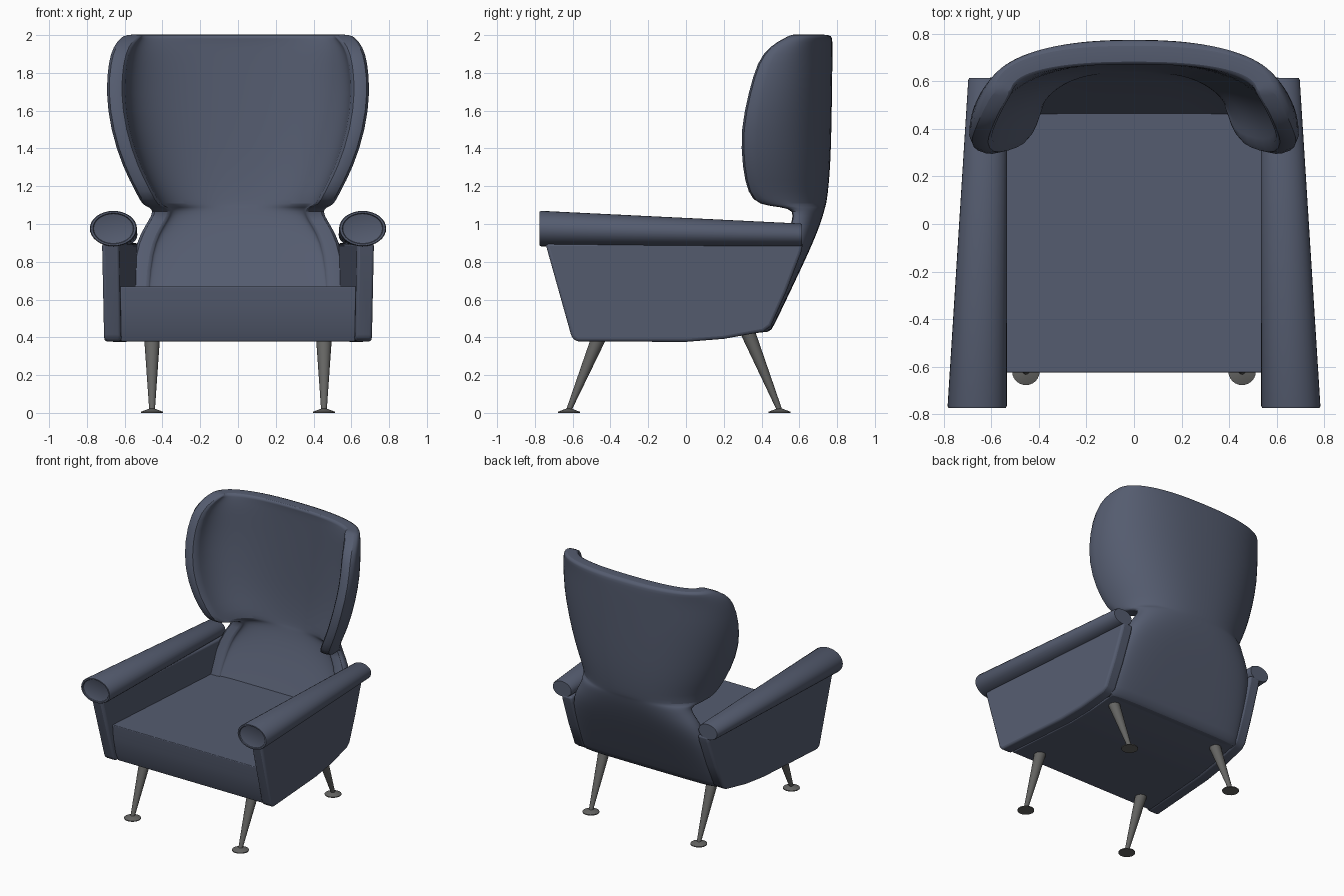
import bpy, bmesh, math
from mathutils import Vector

if "Cube" in bpy.data.objects:
    bpy.data.objects.remove(bpy.data.objects["Cube"])


def material(name, rgb):
    m = bpy.data.materials.new(name)
    m.diffuse_color = (*rgb, 1)
    m.use_nodes = True
    m.node_tree.nodes["Principled BSDF"].inputs["Base Color"].default_value = m.diffuse_color
    return m


FABRIC = material("blue_grey_fabric", (0.09, 0.107, 0.16))
METAL = material("grey_metal", (0.13, 0.13, 0.125))


def make(name, verts, faces, mat, mirror=False, bevel=0, subsurf=0, angle=35):
    mesh = bpy.data.meshes.new(name)
    mesh.from_pydata(verts, [], faces)
    bm = bmesh.new()
    bm.from_mesh(mesh)
    bmesh.ops.recalc_face_normals(bm, faces=bm.faces)
    bm.to_mesh(mesh)
    bm.free()
    mesh.materials.append(mat)
    ob = bpy.data.objects.new(name, mesh)
    bpy.context.collection.objects.link(ob)
    if mirror:
        mod = ob.modifiers.new("mirror", 'MIRROR')
        mod.use_mirror_merge = False
    if bevel:
        mod = ob.modifiers.new("bevel", 'BEVEL')
        mod.width, mod.segments, mod.limit_method = bevel, 3, 'ANGLE'
    if subsurf:
        mod = ob.modifiers.new("subsurf", 'SUBSURF')
        mod.levels = mod.render_levels = subsurf
    bpy.ops.object.select_all(action='DESELECT')
    ob.select_set(True)
    bpy.context.view_layer.objects.active = ob
    bpy.ops.object.shade_smooth_by_angle(angle=math.radians(angle))
    return ob


def loft(rings):
    """Vertices and faces of closed rings joined in order, ends left open."""
    n = len(rings[0])
    verts = [p for r in rings for p in r]
    faces = [(k * n + i, k * n + (i + 1) % n, (k + 1) * n + (i + 1) % n, (k + 1) * n + i)
             for k in range(len(rings) - 1) for i in range(n)]
    return verts, faces


def capped(rings):
    verts, faces = loft(rings)
    n = len(rings[0])
    return verts, faces + [tuple(range(n)), tuple(range(len(verts) - n, len(verts)))]


# Backrest with wings: curved plan sections (z, half width, back y, front y, squareness)
ROWS = [
    (0.425, 0.575, 0.445, 0.35, 6), (0.45, 0.58, 0.46, 0.36, 6),
    (0.67, 0.575, 0.565, 0.44, 5), (0.85, 0.555, 0.65, 0.51, 4),
    (0.95, 0.52, 0.692, 0.54, 3.2), (1.02, 0.475, 0.718, 0.56, 2.7),
    (1.07, 0.45, 0.732, 0.57, 2.5), (1.09, 0.475, 0.737, 0.51, 2.4),
    (1.10, 0.51, 0.742, 0.38, 2.4), (1.16, 0.54, 0.752, 0.325, 2.4),
    (1.30, 0.615, 0.765, 0.295, 2.4), (1.50, 0.68, 0.771, 0.285, 2.4),
    (1.70, 0.705, 0.774, 0.33, 2.4), (1.86, 0.69, 0.776, 0.375, 2.4),
    (1.94, 0.665, 0.776, 0.44, 2.4), (1.985, 0.625, 0.775, 0.52, 2.4),
    (2.004, 0.60, 0.765, 0.56, 2.4)]
STEPS, THICK = 24, 0.10


def plan_curve(z, w, yb, yf, n):
    pts = []
    for i in range(STEPS + 1):
        a = math.pi * (i / STEPS - 0.5)
        s, c = math.sin(a), max(math.cos(a), 0)
        pts.append((math.copysign(abs(s) ** (2 / n), s) * w, yf + (yb - yf) * c ** (2 / n), z))
    return pts


rings = []
for z, w, yb, yf, n in ROWS:
    inner_y = max(yb - THICK, yf)
    rings.append(plan_curve(z, w, yb, yf, n)
                 + plan_curve(z, w - THICK, inner_y, yf, n)[::-1])
verts, faces = loft(rings)
ring_n = 2 * (STEPS + 1)
for base in (0, len(verts) - ring_n):
    faces += [(base + i, base + i + 1, base + ring_n - 2 - i, base + ring_n - 1 - i)
              for i in range(STEPS)]
make("winged_backrest", verts, faces, FABRIC, subsurf=1, angle=50)


# Seat block, narrower towards the back
def side_x(y):
    return 0.62 - 0.075 * (y + 0.6)


SEAT = [(-0.625, 0.67), (-0.615, 0.56), (-0.59, 0.44), (-0.565, 0.378), (0, 0.378),
        (0.2, 0.395), (0.42, 0.43), (0.5, 0.67)]
make("seat", *capped([[(s * (side_x(y) + 0.002), y, z) for y, z in SEAT] for s in (-1, 1)]),
     FABRIC, bevel=0.006)

# Side panels under the arms
PANEL = [(-0.745, 0.90), (-0.605, 0.40), (-0.58, 0.378), (0, 0.376), (0.2, 0.392),
         (0.41, 0.43), (0.45, 0.46), (0.53, 0.64), (0.61, 0.85), (0.62, 0.90)]
make("arm_side_panel",
     *capped([[(side_x(y) + d, y, z) for y, z in PANEL] for d in (0.0, 0.09)]),
     FABRIC, mirror=True, bevel=0.02)


# Tapered oval arm rolls with a recessed front disc
def oval(y, scale):
    t = (y + 0.775) / 1.39
    cx, cz = 0.66 - 0.045 * t, 0.976 - 0.034 * t
    rx, rz = (0.125 - 0.043 * t) * scale, (0.094 - 0.034 * t) * scale
    return [(cx + rx * math.cos(a), y, cz + rz * math.sin(a))
            for a in (2 * math.pi * i / 32 for i in range(32))]


make("arm_roll", *capped([oval(y, s) for y, s in (
    (-0.766, 0.80), (-0.768, 0.84), (-0.775, 0.87), (-0.775, 0.96), (-0.766, 1.0),
    (0.605, 1.0), (0.615, 0.95))]), FABRIC, mirror=True)


# Splayed tapered legs with round feet
def leg(name, top, foot):
    top, foot = Vector(top), Vector(foot)

    def circle(c, r):
        return [(c.x + r * math.cos(a), c.y + r * math.sin(a), c.z)
                for a in (2 * math.pi * i / 24 for i in range(24))]
    make(name, *capped([circle(foot, 0.015), circle(top, 0.042)]), METAL, mirror=True)
    base = Vector((foot.x, foot.y, 0))
    up = Vector((0, 0, 1))
    make(name + "_foot", *capped([circle(base, 0.058), circle(base + up * 0.006, 0.058),
                                  circle(base + up * 0.022, 0.016)]), METAL, mirror=True)


leg("front_leg", (0.455, -0.46, 0.40), (0.455, -0.62, 0.015))
leg("rear_leg", (0.455, 0.325, 0.43), (0.455, 0.495, 0.015))
